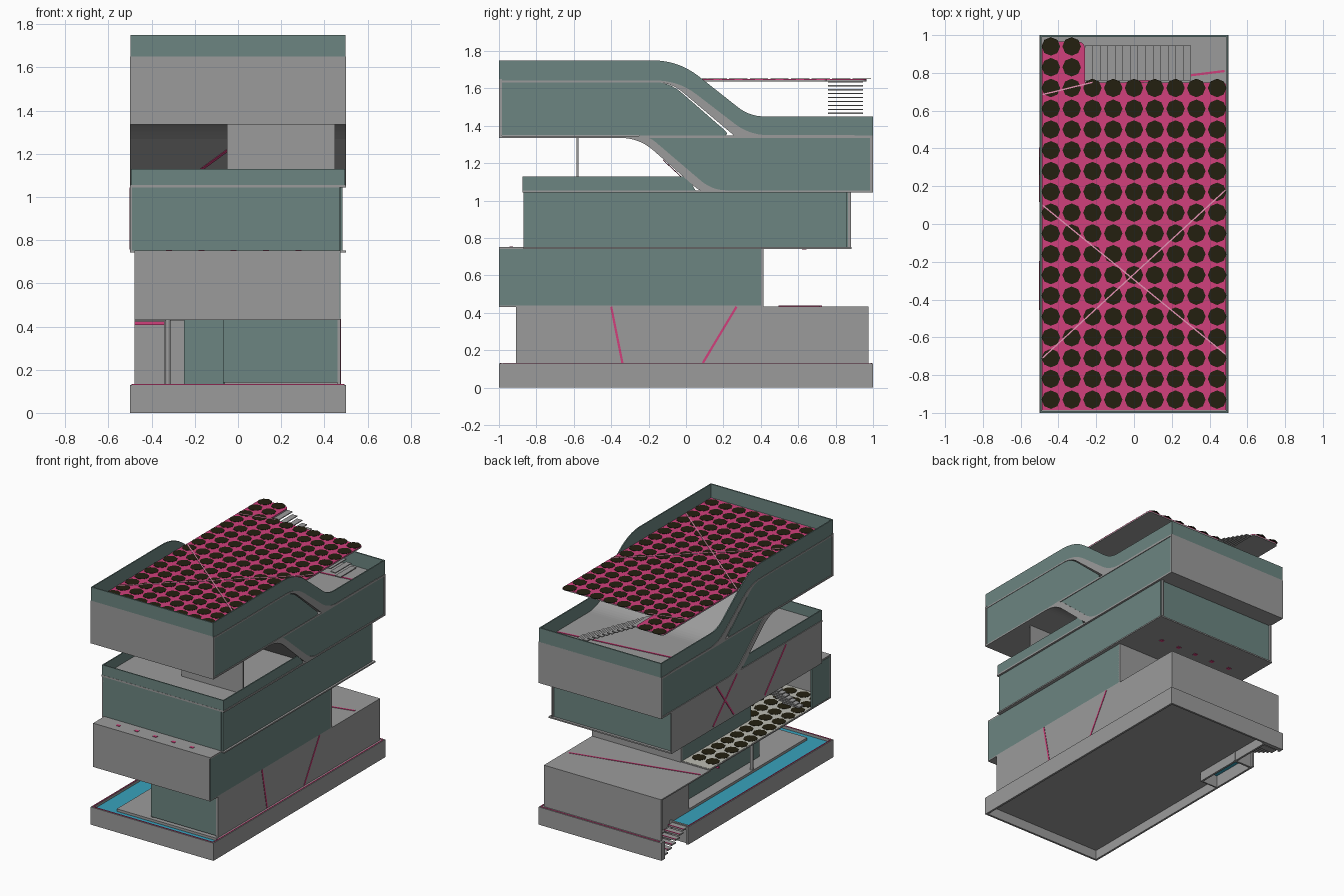
import bpy, bmesh, math
from mathutils import Vector, Matrix

if "Cube" in bpy.data.objects:
    bpy.data.objects.remove(bpy.data.objects["Cube"])

def material(name, r, g, b):
    m = bpy.data.materials.new(name)
    m.diffuse_color = (r, g, b, 1)
    m.use_nodes = True
    m.node_tree.nodes["Principled BSDF"].inputs["Base Color"].default_value = m.diffuse_color
    return m

GREY = material("concrete_grey", .33, .33, .33)
TEAL = material("glass_teal", .15, .235, .22)
PINK = material("deck_pink", .64, .05, .20)
PALE = material("pale_pink", .80, .30, .47)
DARK = material("dark_tile", .017, .014, .005)
BLUE = material("water_blue", .04, .36, .50)
LIGHT = material("light_floor", .50, .50, .45)

def finish(name, bm, mat):
    bmesh.ops.recalc_face_normals(bm, faces=bm.faces)
    me = bpy.data.meshes.new(name)
    bm.to_mesh(me)
    bm.free()
    me.materials.append(mat)
    ob = bpy.data.objects.new(name, me)
    bpy.context.collection.objects.link(ob)
    return ob

def add_box(bm, x0, x1, y0, y1, z0, z1):
    m = Matrix.Translation(((x0+x1)/2, (y0+y1)/2, (z0+z1)/2)) @ Matrix.Diagonal((x1-x0, y1-y0, z1-z0, 1))
    bmesh.ops.create_cube(bm, size=1, matrix=m)

def boxes(name, mat, *dims):
    bm = bmesh.new()
    for d in dims:
        add_box(bm, *d)
    return finish(name, bm, mat)

def extrude(name, pts, offset, mat):
    """Extrude a closed 3D outline along offset."""
    bm = bmesh.new()
    f = bm.faces.new([bm.verts.new(p) for p in pts])
    r = bmesh.ops.extrude_face_region(bm, geom=[f])
    bmesh.ops.translate(bm, vec=offset, verts=[v for v in r['geom'] if isinstance(v, bmesh.types.BMVert)])
    return finish(name, bm, mat)

def rounded(pts, n=8):
    """Points are (a, b, radius); corners with a radius become smooth bends."""
    out = []
    for i, p in enumerate(pts):
        c, r = Vector(p[:2]), p[2]
        if not r:
            out.append(c)
            continue
        a = c + (Vector(pts[i-1][:2]) - c).normalized() * r
        b = c + (Vector(pts[(i+1) % len(pts)][:2]) - c).normalized() * r
        for k in range(n + 1):
            t = k / n
            out.append(a*(1-t)**2 + c*2*t*(1-t) + b*t*t)
    return out

def side_profile(name, pts, x0, x1, mat):
    return extrude(name, [(x0, p[0], p[1]) for p in rounded(pts)], (x1-x0, 0, 0), mat)

def bar(name, p, q, mat, n=(0, 0, 1), w=.012, t=.004):
    p, q, n = Vector(p), Vector(q), Vector(n)
    d = (q - p).normalized()
    rot = Matrix((d, n.cross(d), n)).transposed().to_4x4()
    bm = bmesh.new()
    bmesh.ops.create_cube(bm, size=1, matrix=Matrix.Translation((p+q)/2) @ rot
                          @ Matrix.Diagonal(((q-p).length, w, t, 1)))
    return finish(name, bm, mat)

def octagons(name, centres, z, r=.049):
    bm = bmesh.new()
    for x, y in centres:
        bmesh.ops.create_cone(bm, cap_ends=True, segments=8, radius1=r, radius2=r, depth=.002,
                              matrix=Matrix.Translation((x, y, z)))
    return finish(name, bm, DARK)

# Base basin: thin walls, raised floor, gap on the left for the entrance stair
boxes("base_walls", GREY, (-.5, .5, -1, -.985, 0, .13), (-.5, .5, .985, 1, 0, .13),
      (.485, .5, -.985, .985, 0, .13), (-.5, -.485, -.985, .69, 0, .13), (-.5, -.485, .96, .985, 0, .13))
boxes("base_floor", GREY, (-.485, .485, -.985, .30, .07, .09), (-.35, .485, .30, .985, .07, .09))
boxes("ground_plate", GREY, (-.34, .485, -.925, .985, .09, .13), (-.485, -.34, .66, .675, .0, .13))
boxes("pool_water", BLUE, (-.485, -.34, -.985, .66, .09, .112), (-.34, .485, -.985, -.925, .09, .112))
boxes("stairwell_walls", GREY, (-.36, -.345, .30, .97, 0, .09), (-.485, -.36, .30, .31, 0, .09),
      (-.485, -.34, .97, .985, 0, .13))
for i in range(6):
    y = .95 - .045*i
    boxes("entrance_step", GREY, (-.485, -.36, y-.05, y, .012+.02*i, .022+.02*i))
    boxes("entrance_step_edge", PINK, (-.485, -.36, y-.006, y+.001, .022+.02*i, .026+.02*i))
bar("rim_line_back", (-.48, .99, .131), (.49, .99, .131), PINK, w=.007)
bar("rim_line_right", (.491, -.98, .131), (.491, .98, .131), PINK, w=.007)
bar("rim_line_front", (-.49, -.991, .131), (.49, -.991, .131), PINK, w=.007)
bar("rim_line_left", (-.491, -.98, .131), (-.491, .68, .131), PINK, w=.007)

# Ground floor
boxes("ground_right_wall", GREY, (.46, .475, -.91, .975, .13, .435))
boxes("ground_back_wall", GREY, (-.48, .475, .96, .975, .13, .435))
boxes("ground_left_wall", GREY, (-.34, -.325, .45, .96, .13, .425))
boxes("ground_roof", GREY, (-.48, .475, .40, .975, .425, .435))
boxes("ground_glass", TEAL, (-.07, .46, -.91, -.90, .14, .43), (-.07, -.06, -.90, -.5, .13, .43),
      (-.25, -.06, -.5, -.49, .13, .43), (-.25, -.24, -.49, .45, .13, .43))
boxes("ground_divider", GREY, (-.325, -.25, .45, .46, .13, .43))
bm = bmesh.new()
bmesh.ops.create_cone(bm, cap_ends=True, segments=20, radius1=.012, radius2=.012, depth=.3,
                      matrix=Matrix.Translation((-.325, -.3, .28)))
finish("round_column", bm, GREY)
bar("wall_line_a", (.476, -.40, .433), (.476, -.34, .132), PINK, n=(1, 0, 0))
bar("wall_line_b", (.476, .27, .433), (.476, .09, .132), PINK, n=(1, 0, 0))
bar("ground_roof_line", (.45, .72, .436), (-.47, .50, .436), PINK)
bar("ceiling_line", (-.48, .3, .415), (-.34, .3, .415), PINK, w=.012, t=.015)

# Second level: grey front, teal right side, open left side with patterned floor
boxes("second_floor_slab", GREY, (-.48, .475, -1, .41, .43, .438))
boxes("second_floor_tiles", LIGHT, (-.475, .46, -.985, .40, .438, .440))
octagons("second_floor_octagons", [(-.42+.11*i, -.92+.11*j) for i in range(8) for j in range(12)], .441)
boxes("second_front_wall", GREY, (-.48, .47, -1, -.985, .43, .75))
boxes("second_right_glass", TEAL, (.465, .475, -.998, .405, .437, .742))
boxes("second_back_wall", GREY, (-.25, .475, .40, .415, .43, .745))
boxes("second_left_glass", TEAL, (-.25, -.24, -.40, .40, .44, .74), (-.48, -.47, -.985, -.78, .44, .74))
for i in range(8):
    boxes("second_stair_step", GREY, (-.44, -.30, -.74+.04*i, -.69+.04*i, .46+.035*i, .47+.035*i))

# Third level: teal glass with braced grey wall on the left
boxes("third_floor_slab", GREY, (-.48, .475, -1, -.87, .742, .752), (-.5, .5, -.87, .885, .742, .752))
boxes("third_glass", TEAL, (-.49, .47, -.87, -.86, .752, 1.045), (.475, .485, -.868, .862, .752, 1.045),
      (-.49, .475, .855, .865, .752, 1.045))
boxes("third_left_wall", GREY, (-.5, -.488, -.87, .88, .752, 1.045))
boxes("third_corner_fin", GREY, (.47, .48, .865, .882, .752, 1.045))
for a, b in ((.36, .16), (.12, .40), (-.45, -.20)):
    bar("left_wall_brace", (-.501, a, 1.04), (-.501, b, .76), PINK, n=(-1, 0, 0))
for i in range(5):
    x = -.32 + .15*i
    boxes("ledge_light", PINK, (x-.014, x+.014, -.945, -.925, .752, .755))
    boxes("soffit_light", PINK, (x-.014, x+.014, .62, .645, .739, .742))

# Fourth level: terrace in front, folded slab, glazed room behind
boxes("terrace_floor", GREY, (-.5, .5, -.875, 1, 1.043, 1.055))
side_profile("lower_folded_slab", [(-1, 1.335, 0), (-.25, 1.335, .1), (.08, 1.045, .04), (.25, 1.045, 0),
             (.25, 1.055, 0), (.14, 1.055, .08), (-.20, 1.345, .05), (-1, 1.345, 0)], -.5, .5, GREY)
boxes("middle_slab", GREY, (-.5, .5, -.25, 1, 1.335, 1.347))
for x in (-.495, .487):
    side_profile("lower_side_glass", [(-.23, 1.335, .05), (.995, 1.335, 0), (.995, 1.055, 0), (.13, 1.055, .09)],
                 x, x+.008, TEAL)
    side_profile("terrace_parapet", [(-.87, 1.055, 0), (.05, 1.055, 0), (.01, 1.13, .03), (-.87, 1.13, 0)],
                 x, x+.008, TEAL)
boxes("terrace_front_parapet", TEAL, (-.495, .495, -.874, -.866, 1.055, 1.13))
boxes("fourth_back_wall", GREY, (-.5, .5, .985, 1, 1.045, 1.345))
boxes("terrace_panel", GREY, (-.05, .45, -.585, -.575, 1.055, 1.335))
bar("soffit_line", (-.22, .015, 1.09), (-.05, -.12, 1.215), PINK, n=Vector((0, -.66, -.75)).normalized())

# Fifth level: front room under the roof slab that folds down to the rear terrace
side_profile("roof_folded_slab", [(-1, 1.632, 0), (-.08, 1.632, .08), (.27, 1.337, .02), (.9, 1.337, 0),
             (.9, 1.350, 0), (.34, 1.350, .10), (-.04, 1.642, .12), (-1, 1.642, 0)], -.5, .5, GREY)
boxes("fifth_front_wall", GREY, (-.5, .5, -1, -.985, 1.335, 1.65))
for x in (-.497, .489):
    side_profile("upper_side_glass", [(-.998, 1.347, 0), (.24, 1.347, .05), (-.09, 1.635, .09), (-.998, 1.635, 0)],
                 x, x+.008, TEAL)
    side_profile("roof_parapet", [(-1, 1.642, 0), (-.04, 1.642, .12), (.34, 1.345, .10), (1, 1.345, 0),
                 (1, 1.45, 0), (.34, 1.45, .08), (-.04, 1.75, .14), (-1, 1.75, 0)], x, x+.008, TEAL)
boxes("front_parapet", TEAL, (-.49, .49, -1, -.99, 1.65, 1.75))
boxes("back_parapet", TEAL, (-.495, .495, .99, 1, 1.345, 1.45))
bar("rear_terrace_line", (-.48, .69, 1.352), (.48, .81, 1.352), PINK)

# Floating roof deck with octagon pattern
outline = [(-.488, -.988, 0), (.488, -.988, 0), (.488, .75, .02), (-.26, .75, 0), (-.26, .965, .04), (-.488, .965, .03)]
for name, z, h, mat in (("deck_base", 1.638, .007, GREY), ("deck_surface", 1.645, .005, PINK)):
    extrude(name, [(p[0], p[1], z) for p in rounded(outline)], (0, 0, h), mat)
cells = [(-.44+.11*i, -.93+.11*j) for i in range(9) for j in range(18)]
octagons("deck_octagons", [(x, y) for x, y in cells if y < .73 or x < -.3], 1.651)
bar("deck_line_a", (-.485, .10, 1.652), (.485, -.69, 1.652), PALE, w=.007, t=.003)
bar("deck_line_b", (-.485, -.71, 1.652), (.485, .18, 1.652), PALE, w=.007, t=.003)
bar("deck_line_c", (-.485, .685, 1.652), (-.22, .75, 1.652), PALE, w=.007, t=.003)

# Open-tread stair from the deck down to the rear terrace
for i in range(14):
    x = -.26 + .04*i
    boxes("deck_stair_tread", GREY, (x, x+.042, .76, .945, 1.632-.021*i, 1.638-.021*i))
